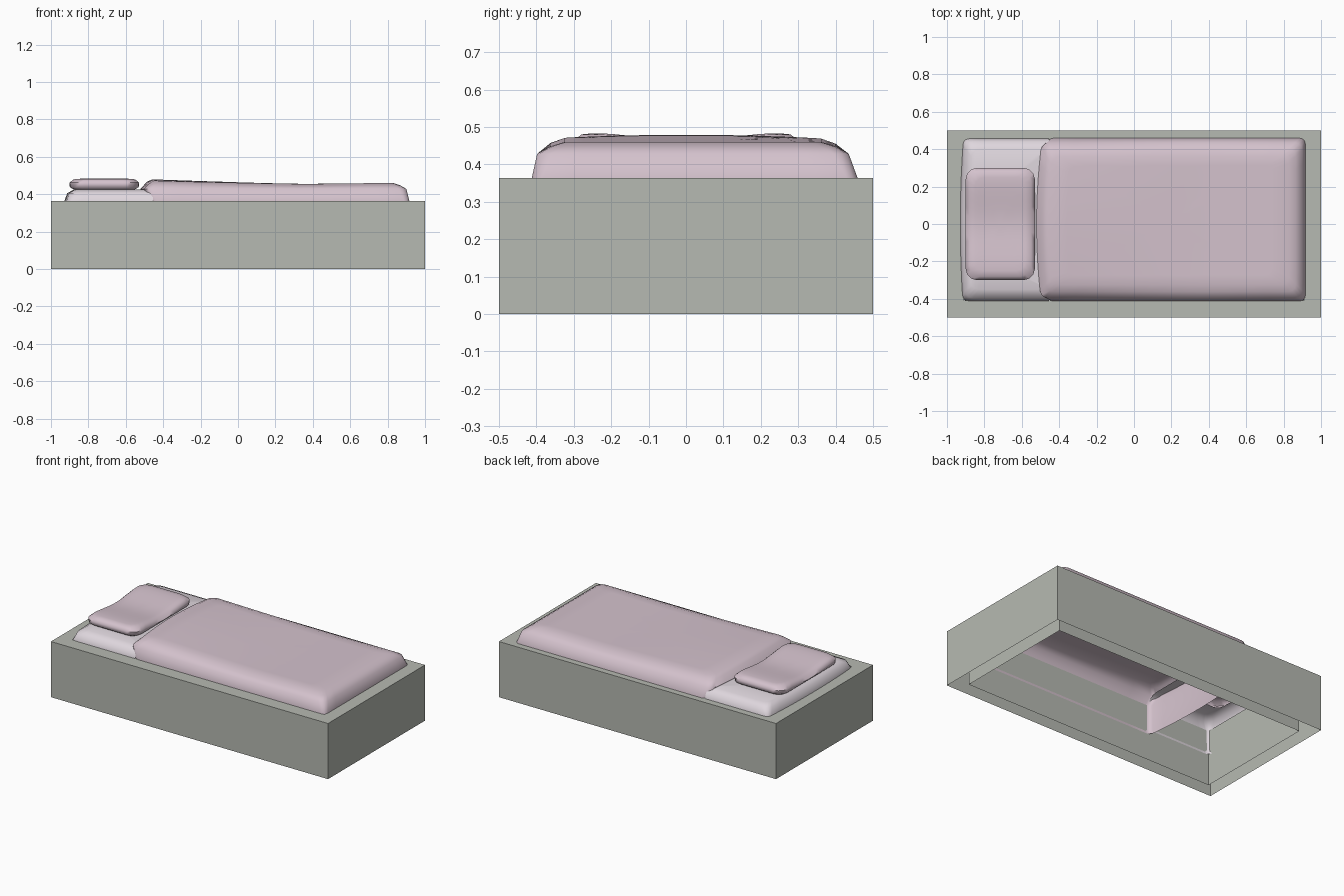
import bpy, bmesh, math
from mathutils import Vector

if "Cube" in bpy.data.objects:
    bpy.data.objects.remove(bpy.data.objects["Cube"])


def material(name, rgb):
    m = bpy.data.materials.new(name)
    m.diffuse_color = (*rgb, 1)
    m.use_nodes = True
    m.node_tree.nodes["Principled BSDF"].inputs["Base Color"].default_value = m.diffuse_color
    return m


def finish(bm, name, mat, smooth=True):
    me = bpy.data.meshes.new(name)
    bm.to_mesh(me)
    bm.free()
    ob = bpy.data.objects.new(name, me)
    bpy.context.collection.objects.link(ob)
    me.materials.append(mat)
    if smooth:
        bpy.ops.object.select_all(action='DESELECT')
        ob.select_set(True)
        bpy.context.view_layer.objects.active = ob
        bpy.ops.object.shade_smooth_by_angle(angle=math.radians(60))
    return ob


def rounded_rect(x0, x1, y0, y1, r, side=10, corner=3):
    """Counter-clockwise outline with extra points along the sides."""
    centres = [(x1 - r, y0 + r, -90), (x1 - r, y1 - r, 0),
               (x0 + r, y1 - r, 90), (x0 + r, y0 + r, 180)]
    arcs = [[Vector((cx + r * math.cos(math.radians(a + 90 * k / corner)),
                     cy + r * math.sin(math.radians(a + 90 * k / corner))))
             for k in range(corner + 1)] for cx, cy, a in centres]
    pts = []
    for i, arc in enumerate(arcs):
        nxt = arcs[(i + 1) % 4][0]
        pts += arc + [arc[-1].lerp(nxt, k / side) for k in range(1, side)]
    return pts


def loft(rings, bow=lambda x, y: 0.0, closed_top=True):
    """Skin rings of (x0, x1, y0, y1, radius, z or height function)."""
    bm = bmesh.new()
    loops = []

    def add(pts, z):
        loops.append([bm.verts.new((p.x - bow(p.x, p.y), p.y,
                                    z(p.x, p.y) if callable(z) else z)) for p in pts])

    for x0, x1, y0, y1, r, z in rings:
        pts = rounded_rect(x0, x1, y0, y1, r)
        add(pts, z)
    if closed_top:
        # shrink the last outline toward the centre following the height function
        c = Vector(((x0 + x1) / 2, (y0 + y1) / 2))
        for s in (0.85, 0.7, 0.5, 0.3, 0.12):
            add([c.lerp(p, s) for p in pts], z)
    for a, b in zip(loops, loops[1:]):
        n = len(a)
        for i in range(n):
            j = (i + 1) % n
            bm.faces.new((a[i], a[j], b[j], b[i]))
    if closed_top:
        bm.faces.new(loops[-1])
    return bm


frame_mat = material("frame_grey", (0.47, 0.49, 0.445))
blanket_mat = material("blanket_pink", (0.66, 0.54, 0.61))
sheet_mat = material("sheet_pale", (0.74, 0.68, 0.73))

# bed frame: outer wall, top rim and inner wall, open underneath
bm = bmesh.new()
WALL, HEIGHT = 0.09, 0.363
corners = [(-1, -1), (1, -1), (1, 1), (-1, 1)]
q = [[bm.verts.new((sx * (1 - t), sy * (0.5 - t), z)) for sx, sy in corners]
     for t, z in ((0, 0), (0, HEIGHT), (WALL, HEIGHT), (WALL, 0))]
for a, b in zip(q, q[1:]):
    for i in range(4):
        j = (i + 1) % 4
        bm.faces.new((a[i], a[j], b[j], b[i]))
finish(bm, "bed_frame", frame_mat, smooth=False)

# mattress: exposed head end only, open below the pillow and the blanket
bm = loft([(-0.907, -0.36, -0.407, 0.46, 0.03, 0.20),
           (-0.915, -0.36, -0.413, 0.46, 0.03, 0.23),
           (-0.915, -0.36, -0.412, 0.457, 0.03, 0.36),
           (-0.898, -0.36, -0.397, 0.44, 0.04, 0.405),
           (-0.865, -0.36, -0.35, 0.40, 0.04, 0.424),
           (-0.85, -0.58, -0.26, 0.26, 0.04, 0.426)],
          bow=lambda x, y: 0.015 * max(0, 1 - (y / 0.43) ** 2) if x < -0.8 else 0,
          closed_top=False)
bmesh.ops.bisect_plane(bm, geom=bm.verts[:] + bm.edges[:] + bm.faces[:],
                       plane_co=(-0.455, 0, 0), plane_no=(1, 0, 0), clear_outer=True)
finish(bm, "mattress", sheet_mat)


# blanket: draped shell, raised toward the head
def blanket_top(x, y):
    t = min(1, max(0, (0.35 - x) / 0.77))
    crown = max(0, 1 - (y / 0.4) ** 2)
    foot = 0.005 * min(1, max(0, (x - 0.4) / 0.4))
    return 0.455 + foot + t ** 1.3 * (0.012 + 0.012 * crown)


def head_bow(x, y):
    w = min(1, max(0, (-0.1 - x) / 0.3))
    return 0.027 * w * max(0, 1 - (y / 0.43) ** 2)


bm = loft([(-0.46, 0.92, -0.406, 0.46, 0.03, 0.17),
           (-0.46, 0.92, -0.413, 0.46, 0.03, 0.20),
           (-0.46, 0.917, -0.413, 0.46, 0.03, 0.36),
           (-0.494, 0.90, -0.398, 0.435, 0.04, 0.428),
           (-0.46, 0.865, -0.362, 0.40, 0.04, lambda x, y: blanket_top(x, y) - 0.012),
           (-0.43, 0.83, -0.325, 0.362, 0.04, blanket_top)], bow=head_bow)
finish(bm, "blanket", blanket_mat)


# pillow: soft slab with a dip across the middle
def pillow_top(x, y):
    return 0.483 - 0.02 * math.cos(math.pi * min(abs(y), 0.25) / 0.5) ** 2


bm = loft([(-0.88, -0.55, -0.28, 0.28, 0.05, 0.426),
           (-0.898, -0.532, -0.297, 0.297, 0.06, 0.437),
           (-0.90, -0.53, -0.30, 0.30, 0.06, lambda x, y: pillow_top(x, y) - 0.021),
           (-0.88, -0.55, -0.28, 0.28, 0.06, lambda x, y: pillow_top(x, y) - 0.003),
           (-0.85, -0.58, -0.25, 0.25, 0.05, pillow_top)])
finish(bm, "pillow", blanket_mat)
